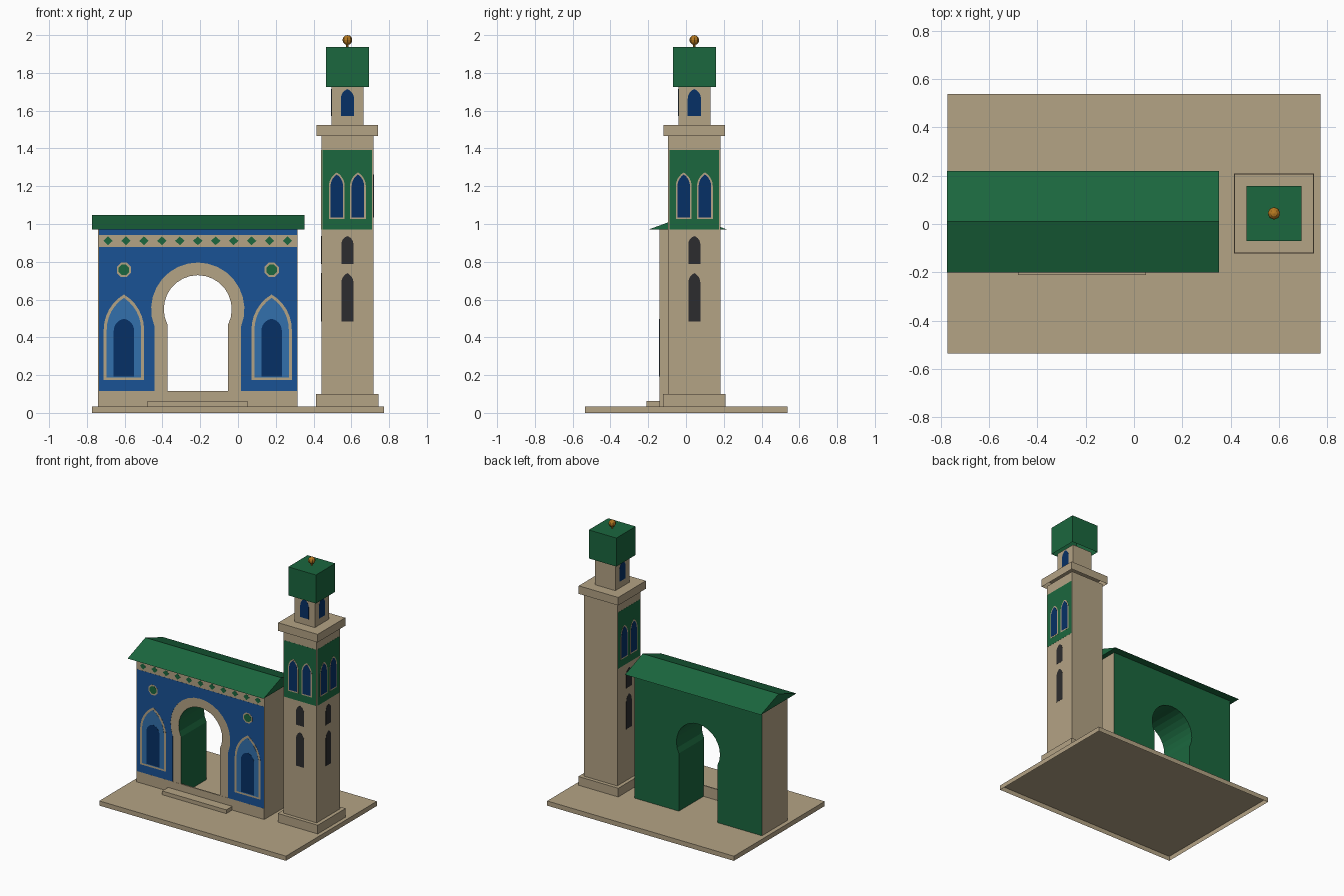
import bpy, bmesh, math
from mathutils import Matrix, Vector

cube = bpy.data.objects.get("Cube")
if cube:
    bpy.data.objects.remove(cube, do_unlink=True)


def material(name, r, g, b):
    def lin(c):
        c /= 255
        return c / 12.92 if c <= 0.04045 else ((c + 0.055) / 1.055) ** 2.4
    colour = (lin(r), lin(g), lin(b), 1)
    m = bpy.data.materials.new(name)
    m.use_nodes = True
    m.diffuse_color = colour
    m.node_tree.nodes["Principled BSDF"].inputs["Base Color"].default_value = colour
    return m


STONE = material("sandstone", 180, 163, 133)
GREEN = material("green tile", 27, 103, 62)
BLUE = material("blue tile", 25, 82, 149)
SKY = material("light blue tile", 50, 112, 172)
NAVY = material("dark blue", 6, 48, 102)
DARK = material("dark opening", 44, 44, 46)
GOLD = material("gold", 180, 120, 32)


def finish(name, bm, *mats):
    mesh = bpy.data.meshes.new(name)
    bm.to_mesh(mesh)
    bm.free()
    for m in mats:
        mesh.materials.append(m)
    ob = bpy.data.objects.new(name, mesh)
    bpy.context.collection.objects.link(ob)
    return ob


def box(name, mat, x0, x1, y0, y1, z0, z1):
    """Box that is open underneath."""
    bm = bmesh.new()
    bmesh.ops.create_cube(bm, size=1)
    bottom = [f for f in bm.faces if f.normal.z < -0.5]
    bmesh.ops.delete(bm, geom=bottom, context="FACES_ONLY")
    bmesh.ops.scale(bm, vec=(x1 - x0, y1 - y0, z1 - z0), verts=bm.verts)
    bmesh.ops.translate(bm, vec=((x0 + x1) / 2, (y0 + y1) / 2, (z0 + z1) / 2), verts=bm.verts)
    return finish(name, bm, mat)


def prism_bm(outline, y0, y1, turn=0, centre=(0, 0)):
    """Extrude an (x, z) outline from y0 to y1, then turn it about a vertical axis."""
    bm = bmesh.new()
    face = bm.faces.new([bm.verts.new((x, y0, z)) for x, z in outline])
    new = bmesh.ops.extrude_face_region(bm, geom=[face], use_keep_orig=True)["geom"]
    moved = [v for v in new if isinstance(v, bmesh.types.BMVert)]
    bmesh.ops.translate(bm, vec=(0, y1 - y0, 0), verts=moved)
    place = Matrix.Translation(Vector((*centre, 0))) @ Matrix.Rotation(math.radians(turn), 4, "Z")
    bmesh.ops.transform(bm, matrix=place, verts=bm.verts)
    bmesh.ops.recalc_face_normals(bm, faces=bm.faces)
    return bm


def prism(name, mat, outline, y0, y1, turn=0, centre=(0, 0)):
    return finish(name, prism_bm(outline, y0, y1, turn, centre), mat)


def rect(x0, x1, z0, z1):
    return [(x0, z0), (x1, z0), (x1, z1), (x0, z1)]


def pointed(cx, half, z0, spring, top, n=6):
    """Two-centred pointed window outline."""
    h = top - spring
    r = (h * h + half * half) / (2 * half)
    end = math.atan2(h, r - half)
    arc = [(half - r + r * math.cos(end * i / n), spring + r * math.sin(end * i / n))
           for i in range(n + 1)]
    right = [(half, z0)] + arc
    return [(cx + x, z) for x, z in right] + [(cx - x, z) for x, z in reversed(right[:-1])]


def ngon(cx, cz, rx, rz, n, phase=0):
    return [(cx + rx * math.cos(phase + math.tau * i / n),
             cz + rz * math.sin(phase + math.tau * i / n)) for i in range(n)]


def horseshoe_wall(x0, x1, z0, z1, cx, cz, r, leg, n=18):
    """Wall outline with a horseshoe doorway cut up from its bottom edge."""
    a = math.acos(leg / r)
    angles = [math.pi + a - (math.pi + 2 * a) * i / n for i in range(n + 1)]
    arc = [(cx + r * math.cos(t), cz + r * math.sin(t)) for t in angles]
    return [(x0, z0), (cx - leg, z0), *arc, (cx + leg, z0), (x1, z0), (x1, z1), (x0, z1)]


# Ground slab and step
FLOOR = 0.035
box("ground_slab", STONE, -0.772, 0.772, -0.536, 0.537, 0, FLOOR)
box("front_step", STONE, -0.48, 0.05, -0.21, -0.137, FLOOR, 0.063)

# Gate body: stone front and sides, green back and passage
X0, X1, FRONT, BACK, EAVE = -0.74, 0.315, -0.139, 0.16, 0.97
CX, CZ = -0.213, 0.549
bm = prism_bm(horseshoe_wall(X0, X1, FLOOR, EAVE, CX, CZ, 0.18, 0.16), FRONT, BACK)
for f in bm.faces:
    c = f.calc_center_median()
    passage = abs(f.normal.y) < 0.5 and abs(c.x - CX) < 0.2 and c.z < 0.8
    f.material_index = 1 if f.normal.y > 0.5 or passage else 0
finish("gate_body", bm, STONE, GREEN)
box("gate_plinth", STONE, X0, X1, FRONT - 0.001, FRONT + 0.008, FLOOR, 0.116)

# Gate roof
prism("gate_roof", GREEN, [(-0.21, EAVE), (0.21, EAVE), (0, 1.047)],
      -0.562, 0.562, 90, (-0.211, 0.01))


LAYER = 0.0008


def gate_plate(name, mat, outline, layer):
    prism(name, mat, outline, FRONT - LAYER * layer, FRONT + 0.001)


# Blue tile facade and frieze
gate_plate("blue_facade", BLUE,
           horseshoe_wall(X0 + 0.003, X1 - 0.003, 0.116, 0.877, CX, CZ, 0.247, 0.229), 1)
gate_plate("blue_top_band", BLUE, rect(X0 + 0.003, X1 - 0.003, 0.942, EAVE), 1)
for i in range(11):
    gate_plate("frieze_diamond", GREEN, ngon(CX + (i - 5) * 0.095, 0.911, 0.025, 0.023, 4), 1)

# Blind niches and roundels on both sides of the doorway
for side, x in (("right", CX - 0.391), ("left", CX + 0.391)):
    gate_plate(side + "_niche_frame", STONE, pointed(x, 0.107, 0.175, 0.44, 0.627), 2)
    gate_plate(side + "_niche_field", SKY, pointed(x, 0.091, 0.188, 0.44, 0.609), 3)
    gate_plate(side + "_niche_window", NAVY, pointed(x, 0.054, 0.193, 0.435, 0.498), 4)
    gate_plate(side + "_roundel_rim", STONE, ngon(x, 0.757, 0.041, 0.041, 8, math.pi / 8), 2)
    gate_plate(side + "_roundel", GREEN, ngon(x, 0.757, 0.03, 0.03, 8, math.pi / 8), 3)

# Tower stages
TX, TY = 0.579, 0.044


def stage(name, mat, half, z0, z1):
    box(name, mat, TX - half, TX + half, TY - half, TY + half, z0, z1)


SHAFT, LANTERN = 0.138, 0.085
stage("tower_base", STONE, 0.165, FLOOR, 0.1)
stage("tower_shaft", STONE, SHAFT, 0.1, 1.465)
stage("tower_cornice", STONE, 0.163, 1.465, 1.525)
stage("tower_lantern", STONE, LANTERN, 1.525, 1.724)
stage("tower_cap", GREEN, 0.114, 1.724, 1.937)

# Tower decoration on the front and both flanks; the back is plain
for side, turn in (("front", 0), ("left", 90), ("right", -90)):
    def tower_plate(name, mat, outline, face, layer):
        prism(side + name, mat, outline, -face - LAYER * layer, -face + 0.001, turn, (TX, TY))

    tower_plate("_green_panel", GREEN, rect(-0.131, 0.131, 0.972, 1.393), SHAFT, 1)
    for x in (-0.056, 0.056):
        tower_plate("_window_frame", STONE, pointed(x, 0.042, 1.026, 1.2, 1.273), SHAFT, 2)
        tower_plate("_window", NAVY, pointed(x, 0.033, 1.035, 1.2, 1.262), SHAFT, 3)
    tower_plate("_upper_slit", DARK, pointed(0, 0.032, 0.789, 0.892, 0.936), SHAFT, 1)
    tower_plate("_lower_slit", DARK, pointed(0, 0.032, 0.483, 0.688, 0.74), SHAFT, 1)
    tower_plate("_lantern_window", NAVY, pointed(0, 0.035, 1.573, 1.663, 1.714), LANTERN, 1)

# Finial
bm = bmesh.new()
bmesh.ops.create_uvsphere(bm, u_segments=8, v_segments=6, radius=0.026,
                          matrix=Matrix.Translation((TX, TY, 1.974)))
bmesh.ops.create_cone(bm, cap_ends=True, segments=8, radius1=0.006, radius2=0.006, depth=0.03,
                      matrix=Matrix.Translation((TX, TY, 1.947)))
finish("finial", bm, GOLD)
